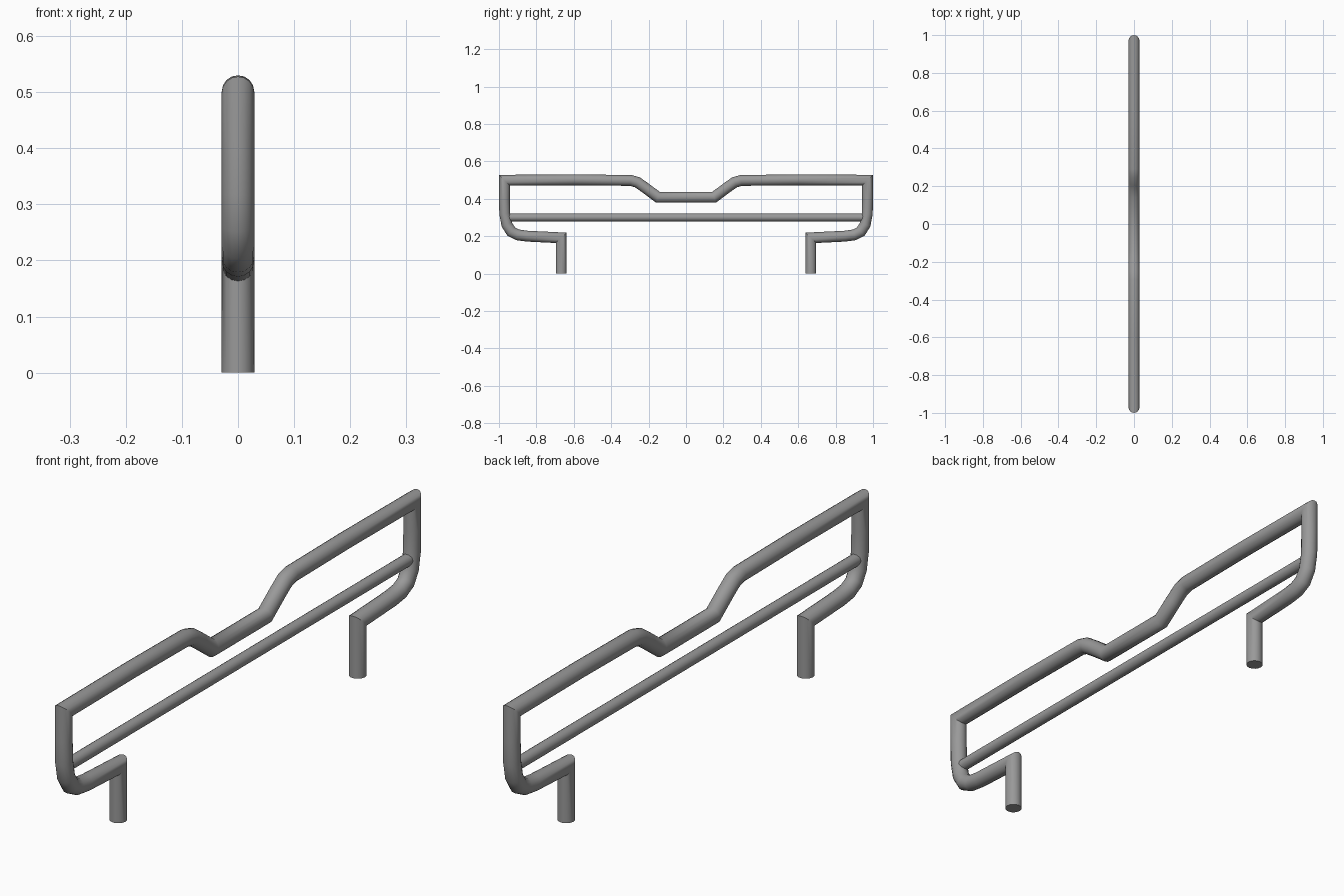
import bpy
import bmesh
from math import cos, sin, tau, radians
from mathutils import Vector

cube = bpy.data.objects.get("Cube")
if cube:
    bpy.data.objects.remove(cube, do_unlink=True)

metal = bpy.data.materials.new("grey metal")
metal.use_nodes = True
grey = (0.32, 0.32, 0.32, 1)
metal.diffuse_color = grey
metal.node_tree.nodes["Principled BSDF"].inputs["Base Color"].default_value = grey


def tube(name, path, radius, sides=16):
    """Sweep a round section along a path in the YZ plane, with mitred joints."""
    pts = [Vector((0, y, z)) for y, z in path]
    bm = bmesh.new()
    rings = []
    for i, p in enumerate(pts):
        before = (p - pts[i - 1]).normalized() if i else None
        after = (pts[i + 1] - p).normalized() if i < len(pts) - 1 else None
        before, after = before or after, after or before
        along = (before + after).normalized()
        across = Vector((0, -along.z, along.y)) / along.dot(before)
        rings.append([bm.verts.new(p + radius * (Vector((cos(a), 0, 0)) + across * sin(a)))
                      for a in (tau * k / sides for k in range(sides))])
    for a, b in zip(rings, rings[1:]):
        for k in range(sides):
            n = (k + 1) % sides
            bm.faces.new((a[k], a[n], b[n], b[k]))
    bm.faces.new(rings[0])
    bm.faces.new(rings[-1])
    bmesh.ops.recalc_face_normals(bm, faces=bm.faces)
    mesh = bpy.data.meshes.new(name)
    bm.to_mesh(mesh)
    bm.free()
    mesh.materials.append(metal)
    obj = bpy.data.objects.new(name, mesh)
    bpy.context.collection.objects.link(obj)
    bpy.ops.object.select_all(action="DESELECT")
    obj.select_set(True)
    bpy.context.view_layer.objects.active = obj
    bpy.ops.object.shade_smooth_by_angle(angle=radians(40))
    return obj


# Half of the bent frame: foot, lower arm, rounded corner, post, top rail, dip
half = [(0.667, 0), (0.667, 0.191), (0.85, 0.2), (0.9, 0.207), (0.935, 0.225),
        (0.958, 0.262), (0.969, 0.32), (0.971, 0.4), (0.971, 0.499),
        (0.6, 0.501), (0.295, 0.498), (0.26, 0.488), (0.22, 0.46), (0.15, 0.408)]
mirrored = [(-y, z) for y, z in reversed(half)]
tube("bent_frame", half + mirrored, 0.029)

# Thin straight bar between the posts
tube("cross_bar", [(-0.955, 0.3), (0.955, 0.3)], 0.021)
